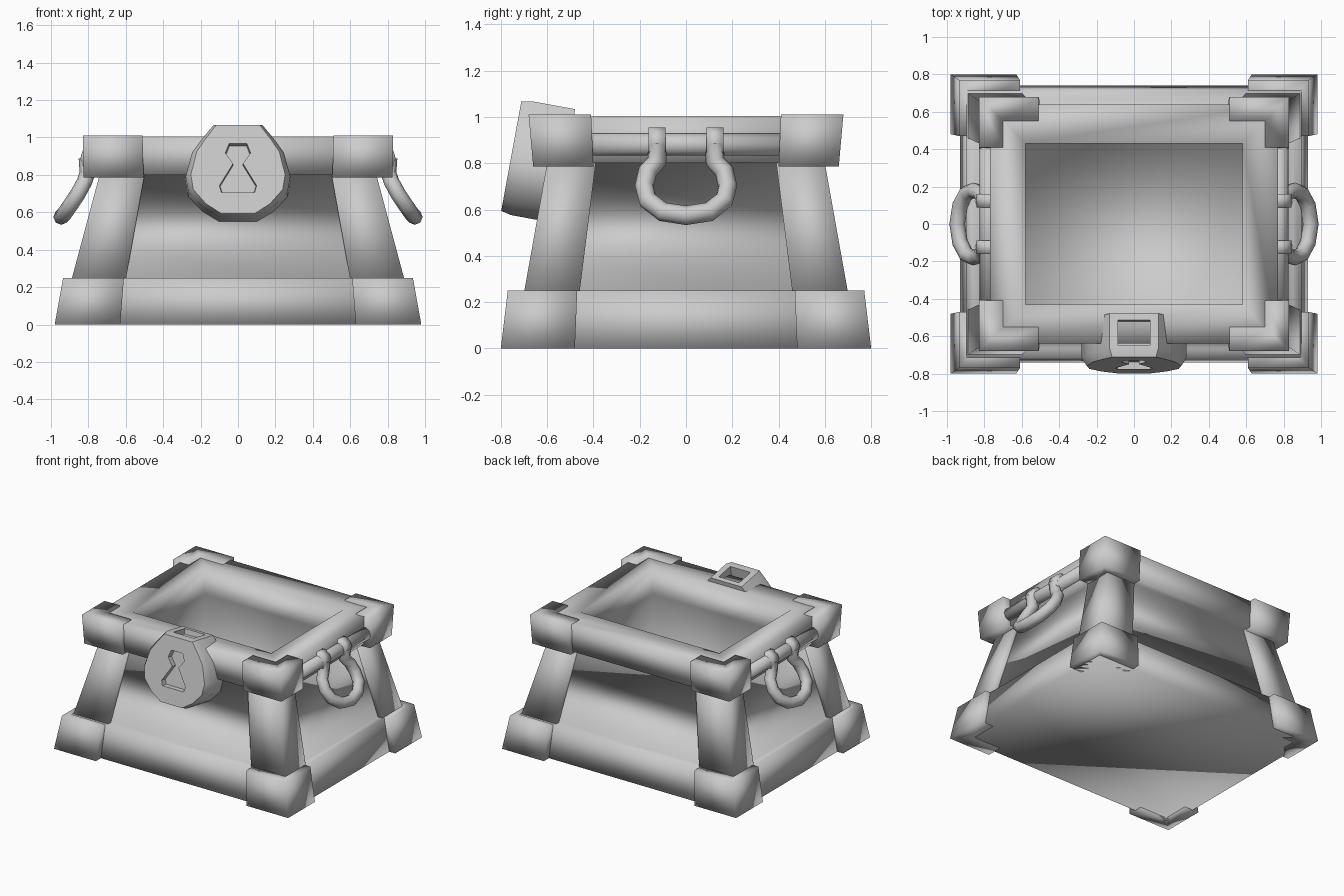
import bpy, bmesh, math
from mathutils import Vector, Matrix

if "Cube" in bpy.data.objects:
    bpy.data.objects.remove(bpy.data.objects["Cube"])


def finish(name, bm, smooth=True):
    bmesh.ops.recalc_face_normals(bm, faces=bm.faces)
    me = bpy.data.meshes.new(name)
    bm.to_mesh(me)
    bm.free()
    for p in me.polygons:
        p.use_smooth = smooth
    ob = bpy.data.objects.new(name, me)
    bpy.context.collection.objects.link(ob)
    return ob


def loft(name, rings, smooth=True):
    """Skin a stack of equal-length point loops and cap both ends."""
    bm = bmesh.new()
    loops = [[bm.verts.new(p) for p in r] for r in rings]
    n = len(loops[0])
    for a, b in zip(loops, loops[1:]):
        for i in range(n):
            j = (i + 1) % n
            bm.faces.new((a[i], a[j], b[j], b[i]))
    bm.faces.new(loops[0])
    bm.faces.new(loops[-1])
    return finish(name, bm, smooth)


def rect(hx, hy, z):
    return [(-hx, -hy, z), (hx, -hy, z), (hx, hy, z), (-hx, hy, z)]


def corner_l(ox, oy, ix, iy, t, z, sx, sy):
    pts = [(ox, oy), (ox, iy), (ox - t, iy), (ox - t, oy - t), (ix, oy - t), (ix, oy)]
    return [(sx * x, sy * y, z) for x, y in pts]


# Open box: base band, sloping walls, overhanging rim and hollow inside
loft("chest_body", [rect(*r) for r in (
    (.93, .74, 0), (.895, .715, .25), (.85, .665, .25), (.71, .575, .80),
    (.77, .635, .80), (.77, .64, 1.005), (.58, .43, 1.0),
    (.59, .44, .80), (.72, .57, .05))])

# Corner pieces: boots, posts and rim caps
for sx in (-1, 1):
    for sy in (-1, 1):
        loft("corner_boot", [
            corner_l(.98, .80, .63, .48, .12, 0, sx, sy),
            corner_l(.935, .77, .61, .47, .12, .25, sx, sy)])
        loft("corner_post", [
            corner_l(.89, .70, .60, .46, .08, .24, sx, sy),
            corner_l(.74, .60, .50, .39, .08, .80, sx, sy)])
        loft("rim_cap", [
            corner_l(.825, .66, .505, .40, .13, .785, sx, sy),
            corner_l(.83, .68, .51, .41, .13, 1.01, sx, sy)])


def bar_y(name, x, z, r, y0, y1, n):
    return loft(name, [[(x + r * math.cos(2 * math.pi * i / n), y,
                         z + r * math.sin(2 * math.pi * i / n)) for i in range(n)]
                       for y in (y0, y1)])


def tube(name, pts, r):
    cu = bpy.data.curves.new(name, 'CURVE')
    cu.dimensions = '3D'
    cu.bevel_depth = r
    cu.bevel_resolution = 2
    cu.use_fill_caps = True
    sp = cu.splines.new('POLY')
    sp.points.add(len(pts) - 1)
    for q, p in zip(sp.points, pts):
        q.co = (*p, 1)
    tmp = bpy.data.objects.new(name, cu)
    bpy.context.collection.objects.link(tmp)
    me = bpy.data.meshes.new_from_object(
        tmp.evaluated_get(bpy.context.evaluated_depsgraph_get()))
    bpy.data.objects.remove(tmp)
    for p in me.polygons:
        p.use_smooth = True
    ob = bpy.data.objects.new(name, me)
    bpy.context.collection.objects.link(ob)


# Side rails with hanging handles
half = [(.125, .81, .89), (.125, .805, .81), (.165, .82, .765),
        (.18, .855, .70), (.165, .895, .64), (.10, .93, .59)]
for s in (-1, 1):
    bar_y("handle_rail", s * .775, .88, .05, -.41, .41, 10)
    for y in (-.125, .125):
        bar_y("handle_eye", s * .775, .89, .068, y - .036, y + .036, 10)
    path = [(s * x, -y, z) for y, x, z in half] + [(s * .945, 0, .575)] \
        + [(s * x, y, z) for y, x, z in reversed(half)]
    tube("handle_ring", path, .042)

# Tilted lock: local x across, local y backward, local z up the plate
tilt = Matrix.Translation((0, -.755, .83)) @ Matrix.Rotation(math.radians(-10.4), 4, 'X')


def place(pts, d, kx=1, kz=1):
    return [tilt @ Vector((x * kx, d, z * kz)) for x, z in pts]


def mirrored(right):
    return right + [(-x, z) for x, z in reversed(right)]


plate = mirrored([(.13, .25), (.195, .17), (.245, .10), (.28, -.03),
                  (.265, -.115), (.19, -.195), (.10, -.25)])
lock = loft("lock", [place(plate, .235), place(plate, .045), place(plate, 0, .9, .96)], False)

# Cut the keyhole and the hasp slot in the top of the lock
keyhole = mirrored([(.045, .135), (.065, .085), (.025, .03), (.095, -.085), (.085, -.12)])
slot = [(-.085, .12), (.085, .12), (.085, .3), (-.085, .3)]
cutters = [loft("keyhole_cutter", [place(keyhole, -.05, 1.1, 1.1), place(keyhole, .04)], False),
           loft("slot_cutter", [place(slot, .06), place(slot, .20)], False)]
for c in cutters:
    c.hide_render = True
    m = lock.modifiers.new("cut", 'BOOLEAN')
    m.object = c
    m.operation = 'DIFFERENCE'
    m.solver = 'EXACT'
bpy.context.view_layer.update()
lock.data = bpy.data.meshes.new_from_object(
    lock.evaluated_get(bpy.context.evaluated_depsgraph_get()))
lock.modifiers.clear()
for c in cutters:
    bpy.data.objects.remove(c)
bpy.ops.object.select_all(action='DESELECT')
lock.select_set(True)
bpy.context.view_layer.objects.active = lock
bpy.ops.object.shade_smooth_by_angle(angle=math.radians(40))
